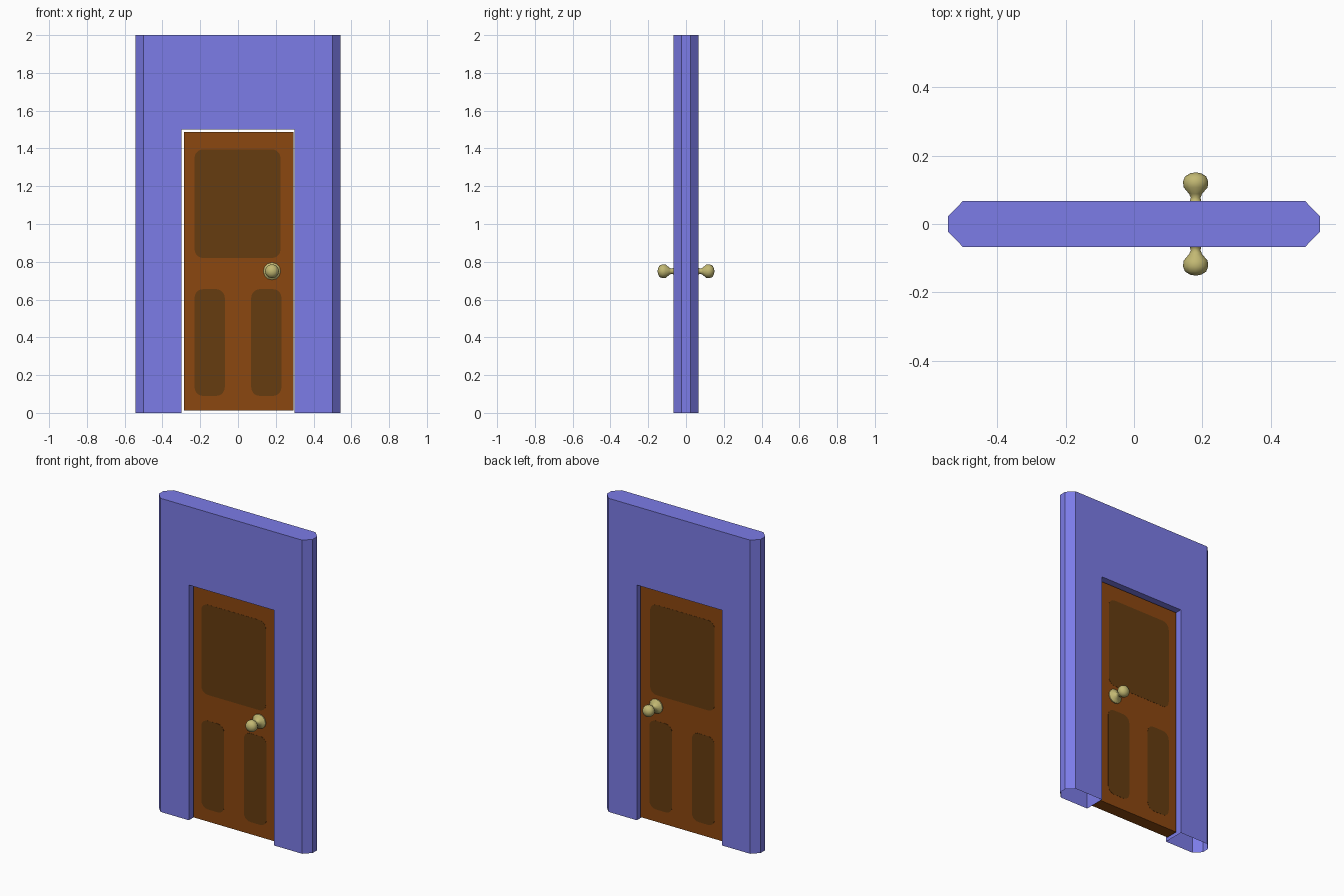
import bpy, bmesh, math
from mathutils import Vector

if "Cube" in bpy.data.objects:
    bpy.data.objects.remove(bpy.data.objects["Cube"])


def material(name, rgb):
    m = bpy.data.materials.new(name)
    m.diffuse_color = (*rgb, 1)
    m.use_nodes = True
    m.node_tree.nodes["Principled BSDF"].inputs["Base Color"].default_value = m.diffuse_color
    return m


BLUE = material("wall blue", (0.20, 0.20, 0.80))
BROWN = material("door brown", (0.26, 0.063, 0.005))
DARK = material("panel dark brown", (0.133, 0.045, 0.005))
BRASS = material("knob brass", (0.54, 0.48, 0.17))

DOOR_Y = 0.04  # half thickness of the door


def finish(name, bm, mat):
    bmesh.ops.remove_doubles(bm, verts=bm.verts, dist=1e-5)
    bmesh.ops.recalc_face_normals(bm, faces=bm.faces)
    me = bpy.data.meshes.new(name)
    bm.to_mesh(me)
    bm.free()
    me.materials.append(mat)
    ob = bpy.data.objects.new(name, me)
    bpy.context.collection.objects.link(ob)
    return ob


def face(bm, pts):
    return bm.faces.new([bm.verts.new(p) for p in pts])


# Wall: hollow chamfered slab with a doorway, open underneath
W, E, D, C, H = 0.5, 0.543, 0.067, 0.023, 2.0
OX, OZ = 0.3, 1.5
bm = bmesh.new()
front = [(-W, 0), (-OX, 0), (-OX, OZ), (OX, OZ), (OX, 0), (W, 0), (W, H), (-W, H)]
for y in (-D, D):
    face(bm, [(x, y, z) for x, z in front])
for s in (-1, 1):
    end = [(W, -D), (E, -C), (E, C), (W, D)]
    for (x0, y0), (x1, y1) in zip(end, end[1:]):
        face(bm, [(s*x0, y0, 0), (s*x1, y1, 0), (s*x1, y1, H), (s*x0, y0, H)])
    face(bm, [(s*OX, -D, 0), (s*OX, D, 0), (s*OX, D, OZ), (s*OX, -D, OZ)])
face(bm, [(-OX, -D, OZ), (OX, -D, OZ), (OX, D, OZ), (-OX, D, OZ)])
face(bm, [(-W, -D, H), (W, -D, H), (E, -C, H), (E, C, H),
          (W, D, H), (-W, D, H), (-E, C, H), (-E, -C, H)])
finish("wall", bm, BLUE)


def slab(name, outline, y0, y1, mat):
    bm = bmesh.new()
    f = face(bm, [(x, y0, z) for x, z in outline])
    ext = bmesh.ops.extrude_face_region(bm, geom=[f])
    for v in ext["geom"]:
        if isinstance(v, bmesh.types.BMVert):
            v.co.y = y1
    return finish(name, bm, mat)


def rounded(x0, x1, z0, z1, r=0.045, n=5):
    pts = []
    corners = [(x1-r, z1-r), (x0+r, z1-r), (x0+r, z0+r), (x1-r, z0+r)]
    for q, (cx, cz) in enumerate(corners):
        for i in range(n + 1):
            a = math.pi/2 * (q + i/n)
            pts.append((cx + r*math.cos(a), cz + r*math.sin(a)))
    return pts


# Door leaf
slab("door", [(-0.287, 0.012), (0.293, 0.012), (0.293, 1.487), (-0.287, 1.487)],
     -DOOR_Y, DOOR_Y, BROWN)

# Painted panels on both faces
panels = {"upper": (-0.23, 0.225, 0.82, 1.395),
          "lower_left": (-0.23, -0.07, 0.09, 0.655),
          "lower_right": (0.07, 0.23, 0.09, 0.655)}
for side, s in (("front", -1), ("back", 1)):
    for label, box in panels.items():
        slab(f"{side}_{label}_panel", rounded(*box),
             s*(DOOR_Y - 0.001), s*(DOOR_Y + 0.001), DARK)

# Knobs: turned profile of (radius, distance from door centre)
profile = [(0, 0.038), (0.046, 0.038), (0.046, 0.046), (0.034, 0.055), (0.017, 0.066),
           (0.014, 0.077), (0.019, 0.088), (0.035, 0.107), (0.037, 0.124),
           (0.031, 0.139), (0.016, 0.148), (0, 0.151)]
for side, s in (("front", -1), ("back", 1)):
    bm = bmesh.new()
    verts = [bm.verts.new((0.18 + r, s*d, 0.75)) for r, d in profile]
    edges = [bm.edges.new(p) for p in zip(verts, verts[1:])]
    bmesh.ops.spin(bm, geom=verts + edges, cent=(0.18, 0, 0.75), axis=(0, 1, 0),
                   angle=2*math.pi, steps=12)
    knob = finish(f"{side}_knob", bm, BRASS)
    bpy.ops.object.select_all(action='DESELECT')
    knob.select_set(True)
    bpy.context.view_layer.objects.active = knob
    bpy.ops.object.shade_smooth_by_angle(angle=math.radians(50))
